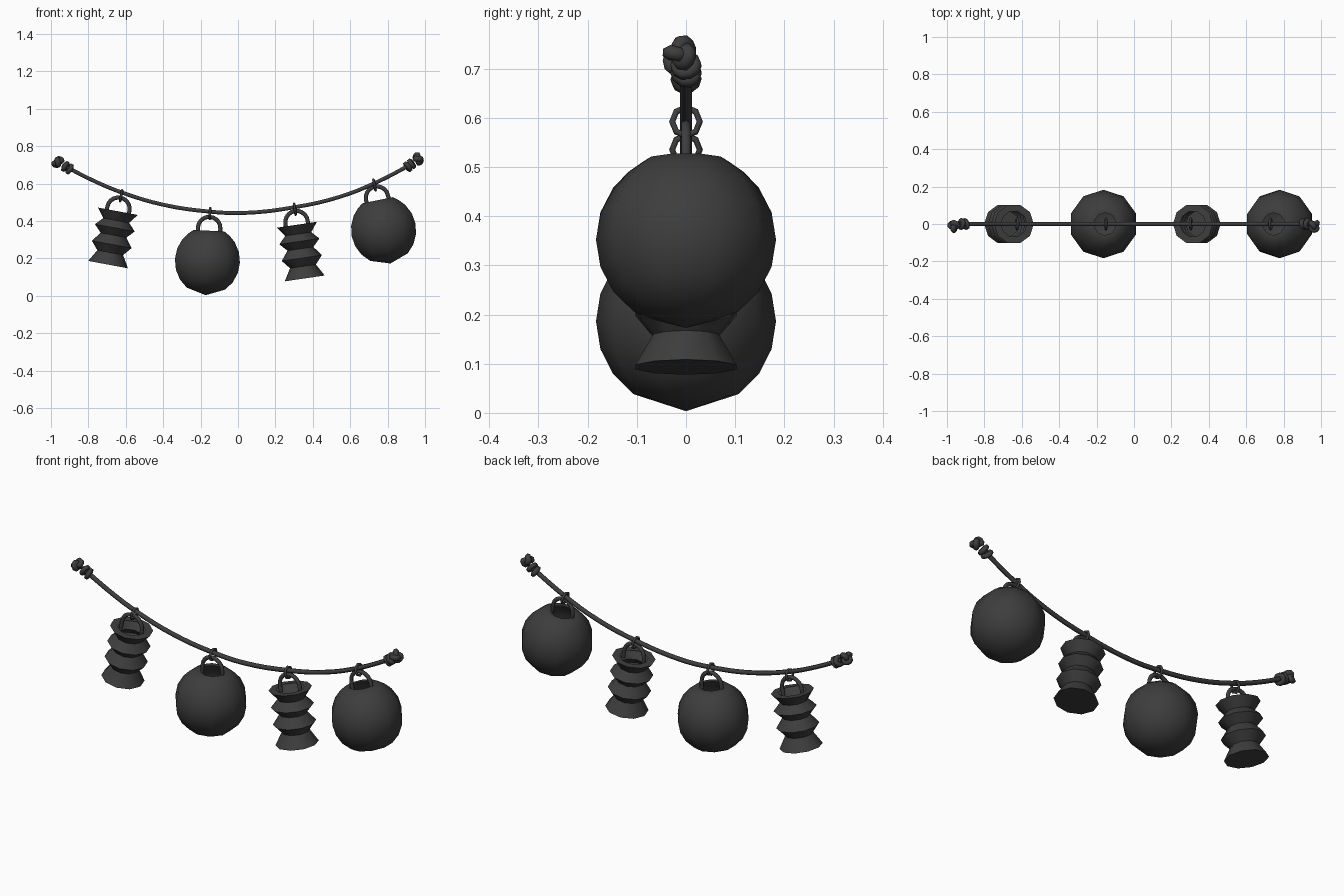
import bpy, bmesh
from math import sin, cos, pi, radians
from mathutils import Matrix, Vector

cube = bpy.data.objects.get("Cube")
if cube:
    bpy.data.objects.remove(cube, do_unlink=True)

# Single dark finish
dark = bpy.data.materials.new("dark_charcoal")
dark.use_nodes = True
colour = (0.047, 0.047, 0.047, 1)
dark.diffuse_color = colour
bsdf = dark.node_tree.nodes["Principled BSDF"]
bsdf.inputs["Base Color"].default_value = colour
bsdf.inputs["Roughness"].default_value = 0.8


def activate(obj):
    bpy.ops.object.select_all(action="DESELECT")
    obj.select_set(True)
    bpy.context.view_layer.objects.active = obj


def tube(name, points, radius, closed=False, matrix=Matrix(), smooth_path=False, sides=1):
    """Round tube along a path, converted to mesh."""
    curve = bpy.data.curves.new(name, "CURVE")
    curve.dimensions = "3D"
    curve.bevel_depth = radius
    curve.bevel_resolution = sides
    curve.use_fill_caps = True
    spline = curve.splines.new("BEZIER" if smooth_path else "POLY")
    if smooth_path:
        spline.bezier_points.add(len(points) - 1)
        spline.resolution_u = 4
        for bp, p in zip(spline.bezier_points, points):
            bp.co = p
            bp.handle_left_type = bp.handle_right_type = "AUTO"
    else:
        spline.points.add(len(points) - 1)
        for sp, p in zip(spline.points, points):
            sp.co = (*p, 1)
    spline.use_cyclic_u = closed
    curve.materials.append(dark)
    obj = bpy.data.objects.new(name, curve)
    bpy.context.collection.objects.link(obj)
    obj.matrix_world = matrix
    activate(obj)
    bpy.ops.object.convert(target="MESH")
    bpy.ops.object.shade_smooth_by_angle(angle=radians(65))
    return obj


def lathe(name, profile, matrix, phase=0, segments=10):
    """Revolve (radius, height) pairs around local z."""
    bm = bmesh.new()
    rings = []
    for r, z in profile:
        count = segments if r > 0 else 1
        rings.append([bm.verts.new((r * cos(phase + 2 * pi * i / segments),
                                    r * sin(phase + 2 * pi * i / segments), z))
                      for i in range(count)])
    for low, high in zip(rings, rings[1:]):
        for i in range(segments):
            j = (i + 1) % segments
            if len(low) == 1:
                bm.faces.new((low[0], high[j], high[i]))
            else:
                bm.faces.new((low[i], low[j], high[j], high[i]))
    mesh = bpy.data.meshes.new(name)
    bm.to_mesh(mesh)
    bm.free()
    mesh.materials.append(dark)
    obj = bpy.data.objects.new(name, mesh)
    bpy.context.collection.objects.link(obj)
    obj.matrix_world = matrix
    activate(obj)
    bpy.ops.object.shade_smooth_by_angle(angle=radians(40))
    return obj


def circle(radius, count, stretch=1):
    """Circle in the local yz plane."""
    return [(0, radius * cos(2 * pi * i / count), stretch * radius * sin(2 * pi * i / count))
            for i in range(count)]


# Lantern profiles, local origin at the rim height
BALL = 0.183
ball_profile = [(0, -BALL - 0.162)]
ball_profile += [(BALL * cos(radians(a)), BALL * sin(radians(a)) - 0.162)
                 for a in (-54, -36, -18, 0, 18, 36, 50)]
ball_profile += [(0.087, 0), (0.06, 0)]
WIDE, NECK = 0.108, 0.07
pleated_profile = [(0, -0.29), (WIDE, -0.29), (NECK, -0.225), (WIDE, -0.18), (NECK, -0.13),
                   (WIDE, -0.09), (NECK, -0.05), (WIDE, 0), (0.07, 0)]


def lantern(name, kind, rim, tilt, ring_at):
    place = Matrix.Translation((rim[0], 0, rim[1])) @ Matrix.Rotation(radians(tilt), 4, "Y")
    if kind == "round":
        lathe(name + "_shell", ball_profile, place, phase=pi / 2)
    else:
        lathe(name + "_shell", pleated_profile, place)
    # Arched handle
    arc = [(0.06 * cos(pi * i / 10), 0, 0.014 + 0.06 * sin(pi * i / 10)) for i in range(11)]
    arc = [(0.06, 0, -0.025)] + arc + [(-0.06, 0, -0.025)]
    tube(name + "_handle", arc, 0.011, matrix=place)
    # Small ring that ties the handle to the rope
    hang = Matrix.Translation((ring_at[0], 0, ring_at[1])) @ Matrix.Rotation(radians(tilt), 4, "Y")
    tube(name + "_hanging_ring", circle(0.028, 8, 1.05), 0.007, closed=True, matrix=hang)


lantern("left_end_pleated_lantern", "pleated", (-0.642, 0.452), 10.5, (-0.625, 0.535))
lantern("round_lantern_low", "round", (-0.155, 0.348), 3, (-0.15, 0.44))
lantern("pleated_lantern_low", "pleated", (0.315, 0.38), -8.3, (0.304, 0.463))
lantern("round_lantern_high", "round", (0.746, 0.511), -11.5, (0.73, 0.592))

# Sagging rope
rope_path = [(-0.94, 0.70), (-0.75, 0.605), (-0.62, 0.552), (-0.4, 0.487), (-0.15, 0.45),
             (0.03, 0.443), (0.31, 0.475), (0.54, 0.528), (0.73, 0.602), (0.94, 0.71)]
tube("rope", [(x, 0, z) for x, z in rope_path], 0.012, smooth_path=True)


def knot(name, head, collar, side):
    """Wound knot: a trefoil head and two slanted collar coils."""
    trefoil = []
    for i in range(24):
        t = 2 * pi * i / 24
        trefoil.append((0.008 * (sin(t) + 2 * sin(2 * t)), 0.008 * (cos(t) - 2 * cos(2 * t)),
                        -0.012 * sin(3 * t)))
    turn = Matrix.Translation((head[0], -0.01, head[1])) @ Matrix.Rotation(side * 0.9, 4, "Y")
    tube(name + "_head", trefoil, 0.015, closed=True, matrix=turn)
    axis = Vector((head[0] - collar[0], 0, head[1] - collar[1])).normalized()
    aim = axis.to_track_quat("X", "Z").to_matrix().to_4x4()
    for k, slant in ((-0.6, 0.25), (0.6, -0.15)):
        centre = Vector((collar[0], 0, collar[1])) + axis * 0.022 * k
        tube(name + "_coil", circle(0.02, 10), 0.013, closed=True,
             matrix=Matrix.Translation(centre) @ aim @ Matrix.Rotation(slant, 4, "Z"))


knot("right_knot", (-0.963, 0.715), (-0.912, 0.685), -1)
knot("left_knot", (0.963, 0.732), (0.918, 0.698), 1)
